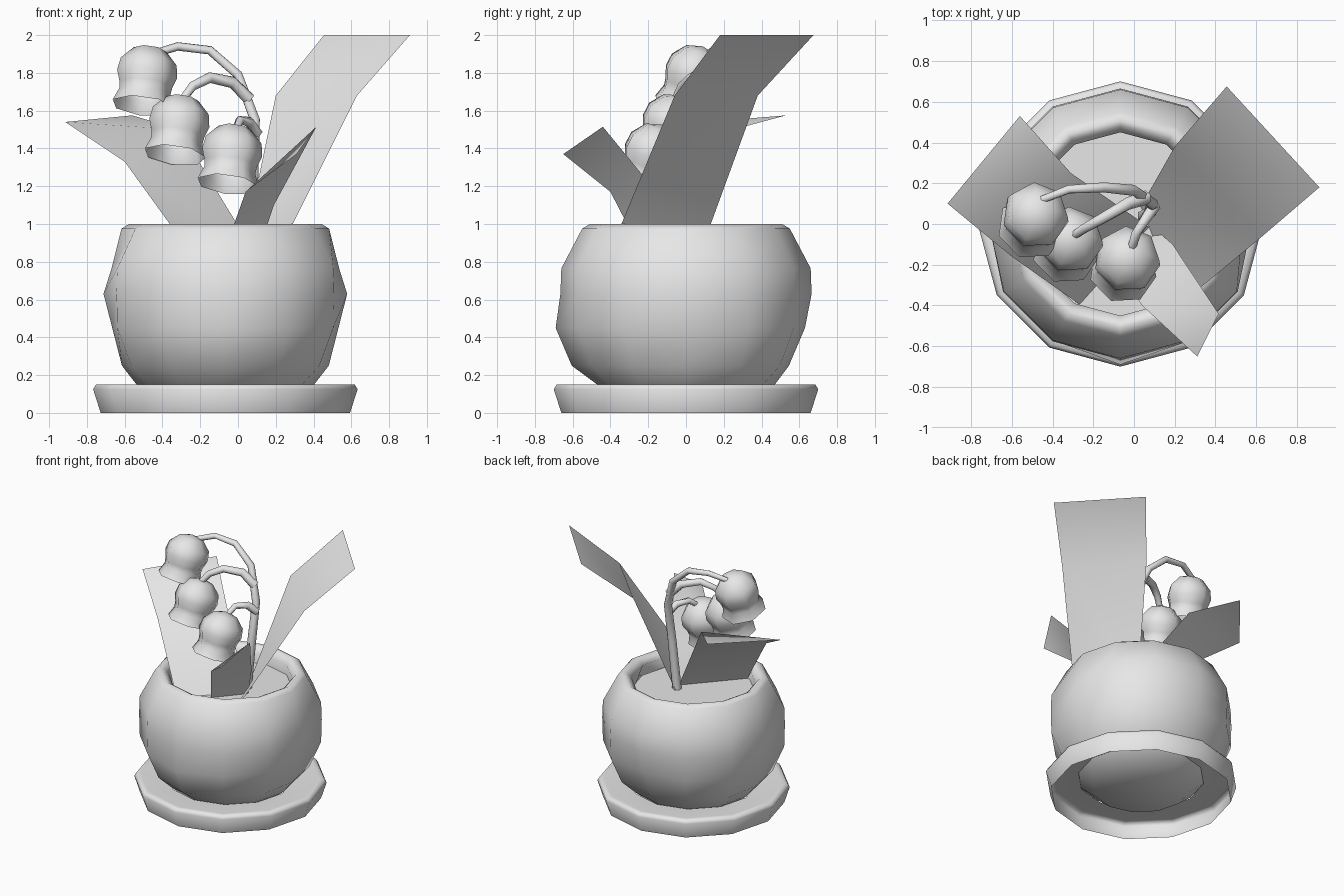
import bpy, bmesh, math
from mathutils import Vector, Matrix

if "Cube" in bpy.data.objects:
    bpy.data.objects.remove(bpy.data.objects["Cube"])

grey = bpy.data.materials.new("light_grey")
grey.diffuse_color = (0.8, 0.8, 0.8, 1)
grey.use_nodes = True
grey.node_tree.nodes["Principled BSDF"].inputs["Base Color"].default_value = grey.diffuse_color


def finish(name, bm, angle=180, matrix=None):
    mesh = bpy.data.meshes.new(name)
    bm.to_mesh(mesh)
    bm.free()
    mesh.materials.append(grey)
    ob = bpy.data.objects.new(name, mesh)
    bpy.context.collection.objects.link(ob)
    if matrix:
        ob.matrix_world = matrix
    bpy.ops.object.select_all(action='DESELECT')
    ob.select_set(True)
    bpy.context.view_layer.objects.active = ob
    bpy.ops.object.shade_smooth_by_angle(angle=math.radians(angle))
    return ob


def lathe(name, profile, sides, start=0.0, angle=180, matrix=None):
    """Turn a (radius, height) profile, listed bottom outside first."""
    bm = bmesh.new()
    rings = []
    for r, z in profile:
        if r == 0:
            rings.append([bm.verts.new((0, 0, z))] * sides)
        else:
            turn = [start + math.tau * i / sides for i in range(sides)]
            rings.append([bm.verts.new((r * math.cos(a), r * math.sin(a), z)) for a in turn])
    for low, high in zip(rings, rings[1:]):
        for i in range(sides):
            j = (i + 1) % sides
            corners = list(dict.fromkeys((low[i], low[j], high[j], high[i])))
            bm.faces.new(corners)
    return finish(name, bm, angle, matrix)


def leaf(name, rows, flip=False):
    """Folded strip through pairs of edge points; flip turns the diagonals."""
    bm = bmesh.new()
    pairs = [[bm.verts.new(p) for p in row] for row in rows]
    for (a, b), (c, d) in zip(pairs, pairs[1:]):
        for tri in (((a, b, c), (b, d, c)) if flip else ((a, b, d), (a, d, c))):
            bm.faces.new(tri)
    return finish(name, bm)


def tube(name, points, radius, sides=6):
    """Tapering tube along a path."""
    bm = bmesh.new()
    pts = [Vector(p) for p in points]
    rings = []
    for k, p in enumerate(pts):
        along = (pts[min(k + 1, len(pts) - 1)] - pts[max(k - 1, 0)]).normalized()
        side = along.cross(Vector((0.5, -0.85, 0.1))).normalized()
        other = along.cross(side)
        r = radius * (1 - 0.4 * k / (len(pts) - 1))
        rings.append([bm.verts.new(p + r * (math.cos(math.tau * i / sides) * side
                                            + math.sin(math.tau * i / sides) * other))
                      for i in range(sides)])
    for a, b in zip(rings, rings[1:]):
        for i in range(sides):
            j = (i + 1) % sides
            bm.faces.new((a[i], a[j], b[j], b[i]))
    bm.faces.new(rings[0][::-1])
    bm.faces.new(rings[-1])
    return finish(name, bm, 75)


centre = Matrix.Translation((-0.067, 0, 0))

# Saucer, hollow underneath
lathe("saucer", [(0.66, 0), (0.70, 0.125), (0.685, 0.15), (0.65, 0.15), (0.46, 0.135)],
      12, matrix=centre)

# Round pot with rolled rim
pot = lathe("pot", [(0, 0.05), (0.35, 0.05), (0.47, 0.15), (0.575, 0.25), (0.66, 0.45),
                    (0.665, 0.63), (0.66, 0.765), (0.55, 0.975), (0.51, 1.0), (0.48, 0.985),
                    (0.45, 0.95), (0.45, 0.82)], 12, angle=80, matrix=centre)
# Hand-shaped unevenness: flatter left and right sides, belly leaning forward
for v in pot.data.vertices:
    x, y, z = v.co
    if abs(y) < 0.05 and 0.2 < z < 0.9:
        v.co.x = math.copysign(0.545 + 0.10 * (z - 0.24) / 0.39 if z <= 0.63
                               else 0.645 - 0.11 * (z - 0.63) / 0.35, x)
    if 0.2 < z < 0.5 and abs(x) < 0.2:
        v.co.y -= 0.03

# Soil surface
lathe("soil", [(0.455, 0.87), (0, 0.87)], 12, matrix=centre)

# Leaves
leaf("tall_leaf", [((0.03, 0.08, 0.86), (0.22, -0.40, 0.86)),
                   ((0.20, 0.38, 1.68), (0.63, -0.06, 1.68)),
                   ((0.455, 0.675, 2.0), (0.91, 0.18, 2.0))])
leaf("left_leaf", [((-0.26, -0.40, 0.86), (0.08, -0.02, 0.86)),
                   ((-0.60, -0.16, 1.33), (-0.31, 0.25, 1.50)),
                   ((-0.915, 0.10, 1.54), (-0.56, 0.53, 1.575))], flip=True)
leaf("small_leaf", [((-0.07, -0.24, 0.86), (0.11, -0.03, 0.86)),
                    ((0.04, -0.40, 1.17), (0.19, -0.10, 1.10)),
                    ((0.31, -0.65, 1.37), (0.415, -0.44, 1.515))])

# Flower stem and its side branches
tube("main_stem", [(0.05, 0.04, 0.85), (0.08, 0.06, 1.25), (0.09, 0.10, 1.55),
                   (0.0, 0.165, 1.79), (-0.15, 0.18, 1.92), (-0.32, 0.17, 1.94),
                   (-0.45, 0.12, 1.90)], 0.034)
tube("middle_branch", [(0.06, 0.13, 1.66), (-0.03, 0.10, 1.75), (-0.15, 0.03, 1.775),
                       (-0.24, -0.02, 1.73), (-0.30, -0.06, 1.65)], 0.036)
tube("lower_branch", [(0.10, 0.09, 1.48), (0.06, 0.03, 1.54), (0.01, -0.05, 1.55),
                      (-0.015, -0.13, 1.49)], 0.033)

# Drooping bell flowers, open at the bottom
tilt = Vector((0.13, 0.33, 1)).to_track_quat('Z', 'Y').to_matrix().to_4x4()
bell = [(0.168, 0), (0.140, 0.07), (0.145, 0.11), (0.165, 0.17), (0.153, 0.24),
        (0.09, 0.31), (0, 0.335)]
for name, spot in (("upper_bell", (-0.505, -0.015, 1.625)),
                   ("middle_bell", (-0.335, -0.135, 1.365)),
                   ("lower_bell", (-0.055, -0.23, 1.21))):
    lathe(name, bell, 7, start=math.pi / 2, matrix=Matrix.Translation(spot) @ tilt)
